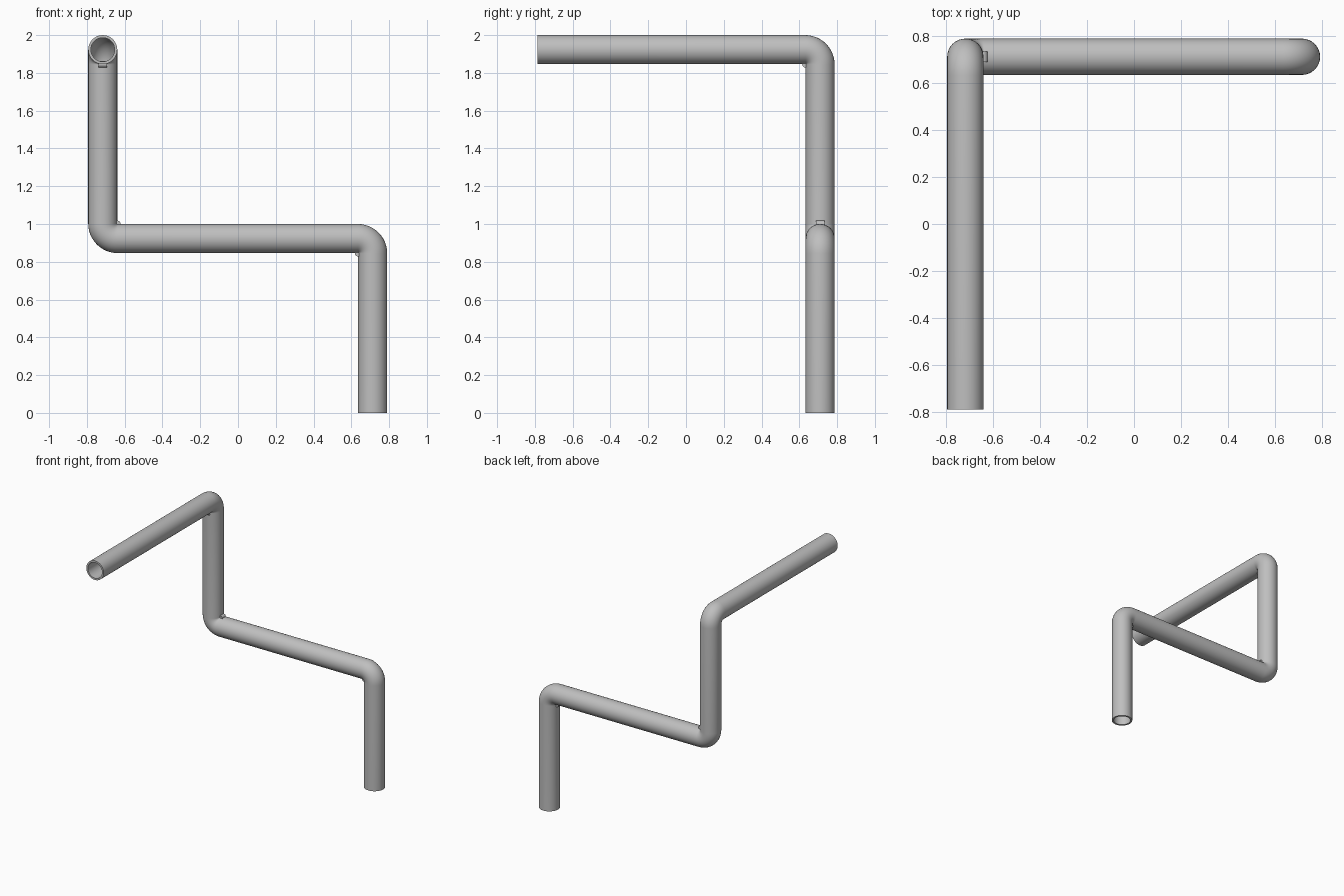
import bpy, bmesh, math
from mathutils import Vector, Matrix

if "Cube" in bpy.data.objects:
    bpy.data.objects.remove(bpy.data.objects["Cube"])

R_OUT, R_IN, R_BEND = 0.077, 0.063, 0.079
SIDES, STEPS = 32, 12

grey = bpy.data.materials.new("pipe grey")
grey.diffuse_color = (0.52, 0.52, 0.52, 1)
grey.use_nodes = True
grey.node_tree.nodes["Principled BSDF"].inputs["Base Color"].default_value = grey.diffuse_color

# Centre line of the pipe, from the floor to the open front end
path = [Vector(p) for p in [(0.713, 0.71, 0), (0.713, 0.71, 0.923), (-0.716, 0.71, 0.923),
                            (-0.716, 0.71, 1.923), (-0.716, -0.787, 1.923)]]


def finish(bm, name):
    bmesh.ops.recalc_face_normals(bm, faces=bm.faces)
    me = bpy.data.meshes.new(name)
    bm.to_mesh(me)
    bm.free()
    me.materials.append(grey)
    ob = bpy.data.objects.new(name, me)
    bpy.context.collection.objects.link(ob)
    bpy.ops.object.select_all(action='DESELECT')
    ob.select_set(True)
    bpy.context.view_layer.objects.active = ob
    bpy.ops.object.shade_smooth_by_angle(angle=math.radians(35))
    return ob


# Stations along the pipe: straight runs joined by quarter bends
stations = [(path[0], (path[1] - path[0]).normalized())]
bends = []
for a, b, c in zip(path, path[1:], path[2:]):
    u, v = (b - a).normalized(), (c - b).normalized()
    centre = b - u * R_BEND + v * R_BEND
    for i in range(STEPS + 1):
        t = math.pi / 2 * i / STEPS
        stations.append((centre + R_BEND * (u * math.sin(t) - v * math.cos(t)),
                         u * math.cos(t) + v * math.sin(t)))
    bends.append((b + (v - u) * R_OUT, u.cross(v)))
stations.append((path[-1], (path[-1] - path[-2]).normalized()))

# Hollow pipe: outer and inner walls swept together, closed by rims
bm = bmesh.new()
walls = {R_OUT: [], R_IN: []}
side, prev = Vector((1, 0, 0)), stations[0][1]
for pos, d in stations:
    side = prev.rotation_difference(d) @ side
    prev = d
    other = d.cross(side)
    for r, rings in walls.items():
        rings.append([bm.verts.new(pos + r * (side * math.cos(k * math.tau / SIDES)
                                              + other * math.sin(k * math.tau / SIDES)))
                      for k in range(SIDES)])


def bridge(p, q):
    for k in range(SIDES):
        n = (k + 1) % SIDES
        bm.faces.new((p[k], p[n], q[n], q[k]))


for rings in walls.values():
    for p, q in zip(rings, rings[1:]):
        bridge(p, q)
for end in (0, -1):
    bridge(walls[R_OUT][end], walls[R_IN][end])
finish(bm, "bent_pipe")

# Small rounded lug in the inner corner of each bend
for i, (pos, axis) in enumerate(bends):
    lug = bmesh.new()
    rot = axis.to_track_quat('Z', 'Y').to_matrix().to_4x4()
    bmesh.ops.create_cone(lug, cap_ends=True, segments=16, radius1=0.018, radius2=0.018,
                          depth=0.044, matrix=Matrix.Translation(pos) @ rot)
    finish(lug, f"corner_lug_{i + 1}")
